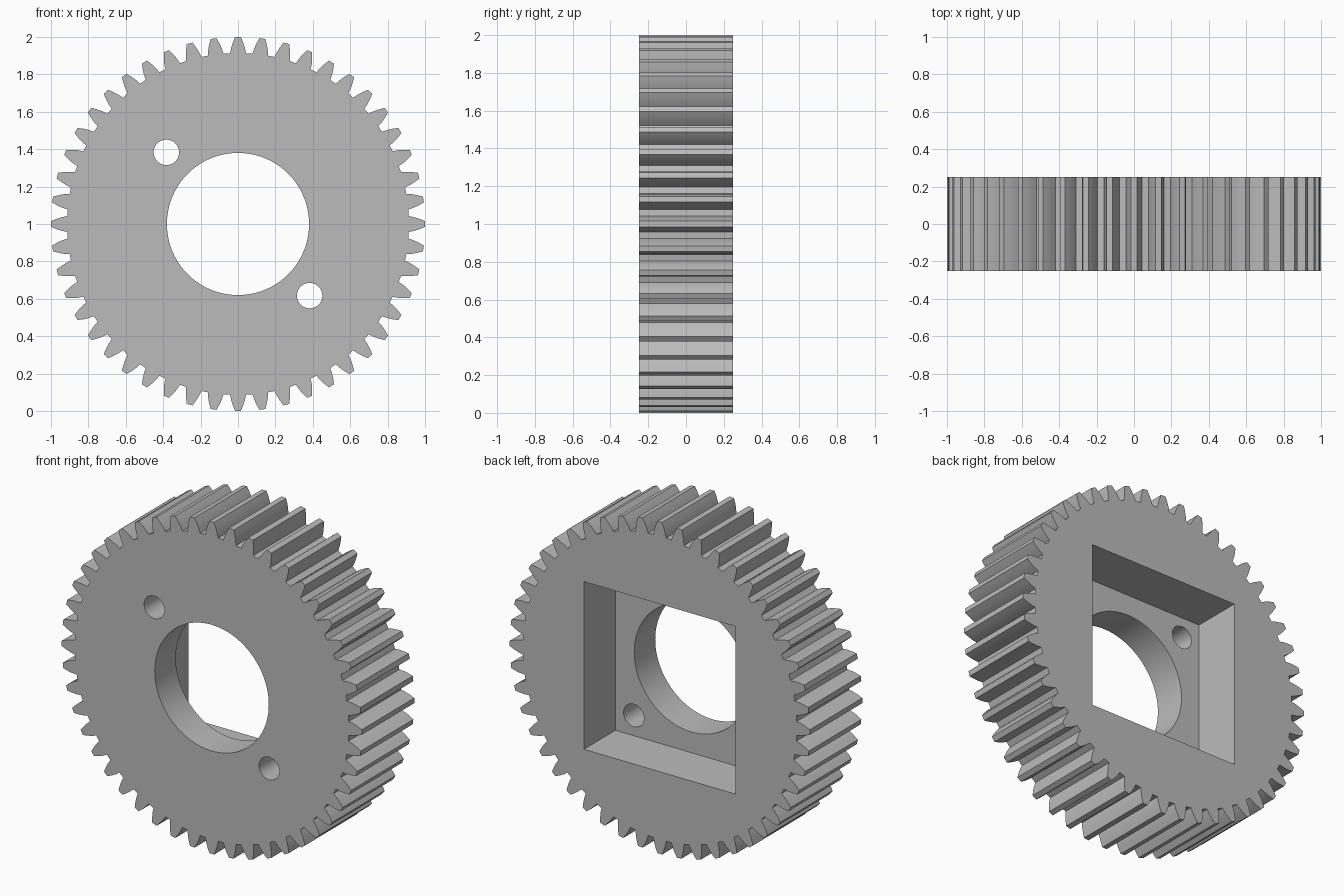
import bpy, bmesh
from math import pi, sin, cos, tan, acos, radians
from mathutils import Matrix, Vector

default = bpy.data.objects.get("Cube")
if default:
    bpy.data.objects.remove(default, do_unlink=True)

TEETH, TIP, ROOT, PITCH = 48, 1.0, 0.914, 0.96
WIDTH, POCKET, POCKET_DEPTH = 0.5, 1.01, 0.3
BASE = PITCH * cos(radians(20))

steel = bpy.data.materials.new("Plain grey")
steel.use_nodes = True
grey = (0.5, 0.5, 0.5, 1)
steel.diffuse_color = grey
steel.node_tree.nodes["Principled BSDF"].inputs["Base Color"].default_value = grey


def involute(angle):
    return tan(angle) - angle


def half_angle(r):
    """Half the angular thickness of an involute tooth at radius r."""
    return pi / (2 * TEETH) + involute(radians(20)) - involute(acos(BASE / r))


def prism(name, outline, y0, y1):
    """Extrude an (x, z) outline along y."""
    bm = bmesh.new()
    face = bm.faces.new([bm.verts.new((x, y0, z)) for x, z in outline])
    ext = bmesh.ops.extrude_face_region(bm, geom=[face])
    moved = [v for v in ext["geom"] if isinstance(v, bmesh.types.BMVert)]
    bmesh.ops.translate(bm, verts=moved, vec=(0, y1 - y0, 0))
    bmesh.ops.recalc_face_normals(bm, faces=bm.faces)
    mesh = bpy.data.meshes.new(name)
    bm.to_mesh(mesh)
    bm.free()
    obj = bpy.data.objects.new(name, mesh)
    bpy.context.collection.objects.link(obj)
    mesh.materials.append(steel)
    return obj


def circle(cx, cz, r, n):
    return [(cx + r * cos(2 * pi * i / n), cz + r * sin(2 * pi * i / n)) for i in range(n)]


# Toothed blank: up one flank and down the other for every tooth
radii = [ROOT + (TIP - ROOT) * i / 3 for i in range(4)]
flanks = [(r, -half_angle(r)) for r in radii] + [(r, half_angle(r)) for r in reversed(radii)]
outline = []
for t in range(TEETH):
    for r, a in flanks:
        a += 2 * pi * t / TEETH
        outline.append((r * cos(a), 1 + r * sin(a)))
gear = prism("gear_wheel", outline, -WIDTH / 2, WIDTH / 2)

# Cutters: centre bore, two bolt holes, square pocket in the back
h = POCKET / 2
square = [(-h, 1 - h), (h, 1 - h), (h, 1 + h), (-h, 1 + h)]
cutters = [
    prism("pocket_cutter", square, WIDTH / 2 - POCKET_DEPTH, WIDTH),
    prism("bore_cutter", circle(0, 1, 0.38, 96), -WIDTH, WIDTH),
]
for side in (-1, 1):
    cutters.append(prism("bolt_hole_cutter", circle(0.383 * side, 1 - 0.383 * side, 0.068, 40), -WIDTH, WIDTH))

bpy.ops.object.select_all(action="DESELECT")
bpy.context.view_layer.objects.active = gear
gear.select_set(True)
for cutter in cutters:
    cutter.hide_render = True
    mod = gear.modifiers.new("Cut", "BOOLEAN")
    mod.operation, mod.solver, mod.object = "DIFFERENCE", "EXACT", cutter
    bpy.ops.object.modifier_apply(modifier=mod.name)
    bpy.data.objects.remove(cutter, do_unlink=True)

# Smooth bore walls, crisp tooth edges
bpy.ops.object.shade_smooth_by_angle(angle=radians(20))
